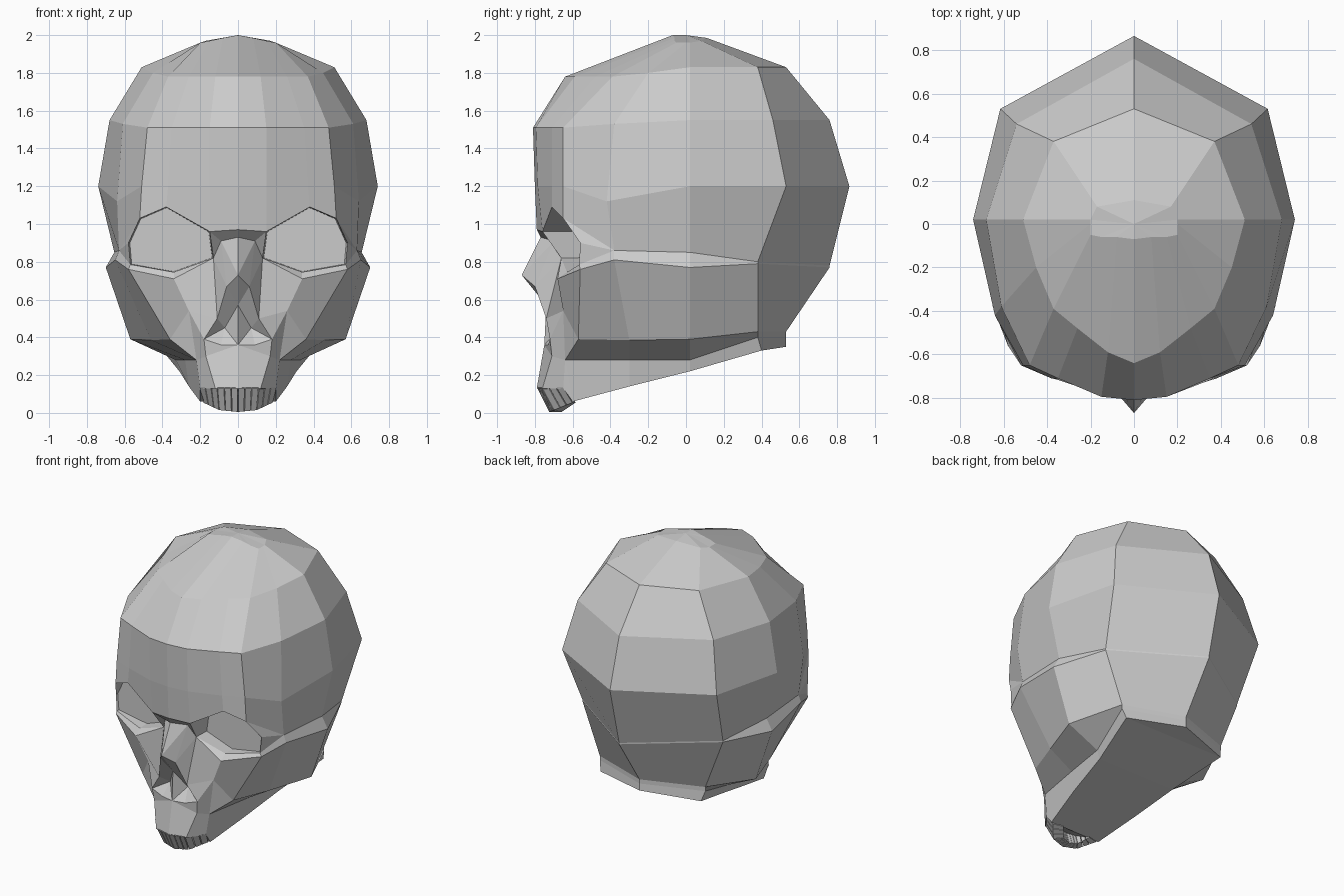
import bpy, bmesh
from mathutils import Vector

if "Cube" in bpy.data.objects:
    bpy.data.objects.remove(bpy.data.objects["Cube"])


def add(bm, pts):
    """Face from points, plus its mirror image; collapsed corners are dropped."""
    pts = [Vector(p) for p in pts]
    keep = [p for i, p in enumerate(pts) if (p - pts[i - 1]).length > 1e-4]
    if len(keep) < 3:
        return
    for s in (1, -1):
        vs = [bm.verts.new((p.x * s, p.y, p.z)) for p in keep]
        bm.faces.new(vs if s == 1 else vs[::-1])


def loft(bm, rows):
    for a, b in zip(rows, rows[1:]):
        for i in range(len(a) - 1):
            add(bm, (a[i], a[i + 1], b[i + 1], b[i]))


def finish(bm, name):
    bmesh.ops.remove_doubles(bm, verts=bm.verts, dist=0.002)
    bmesh.ops.recalc_face_normals(bm, faces=bm.faces)
    me = bpy.data.meshes.new(name)
    bm.to_mesh(me)
    bm.free()
    ob = bpy.data.objects.new(name, me)
    bpy.context.collection.objects.link(ob)
    return ob


# Named landmarks of the face (right half, mirrored later)
P = {
    'A': (0, -.79, .97), 'b': (.15, -.76, .96), 'p': (.38, -.71, 1.09),
    'k': (.52, -.65, 1.03), 'j': (.58, -.56, .90), 'o': (.57, -.565, .785),
    'O': (.58, -.56, .76), 'r': (.34, -.63, .745), 'R': (.34, -.68, .71),
    'c': (.13, -.66, .82), 'n': (.09, -.70, .91), 'a': (0, -.77, .93),
    't': (0, -.87, .73), 'u': (.06, -.80, .67), 'v': (.11, -.74, .50),
    'w': (.18, -.72, .39), 'y': (.09, -.73, .36), 'x': (0, -.75, .36),
    'i': (0, -.74, .57), 'q': (.07, -.67, .45), 'm': (.26, -.65, .54),
    'l': (.36, -.57, .39), 'g': (.17, -.71, .30), 'h': (.22, -.64, .28),
    'M': (0, -.79, .13), 'N': (.12, -.76, .13), 'S': (.20, -.65, .13),
    'B': (.20, -.60, .06), 'e': (.63, -.38, .86),
}
bm = bmesh.new()

# Cranium: half rings from front centre round to back centre
crown = [(0, -.07, 2), (.08, -.06, 1.985), (.15, -.06, 1.97), (.2, -.05, 1.96),
         (.2, 0, 1.96), (.2, .02, 1.96), (.17, .08, 1.97), (0, .11, 1.985)]
upper = [(0, -.64, 1.78), (.12, -.59, 1.78), (.26, -.48, 1.78), (.37, -.39, 1.78),
         (.45, -.2, 1.8), (.51, .02, 1.83), (.37, .38, 1.83), (0, .53, 1.83)]
forehead = [(0, -.81, 1.51), (.15, -.795, 1.51), (.35, -.71, 1.51), (.48, -.65, 1.51),
            (.61, -.38, 1.53), (.68, .02, 1.55), (.54, .46, 1.55), (0, .76, 1.55)]
middle = [(0, -.80, 1.2), (.15, -.785, 1.2), (.37, -.71, 1.2), (.51, -.65, 1.2),
          (.64, -.42, 1.12), (.74, .02, 1.2), (.615, .53, 1.2), (0, .865, 1.2)]
brow = [P[c] for c in 'Abpke'] + [(.655, .02, .85), (.56, .38, .80), (0, .76, .78)]
loft(bm, [[(0, 0, 2)] * 8, crown, upper, forehead, middle, brow])

# Cheek arch, side wall, underside and base
loft(bm, [
    [P['o']] + brow[4:],
    [P['O'], (.65, -.38, .81), (.70, .02, .77), (.56, .38, .79), (0, .76, .77)],
    [P['l'], (.46, -.3, .385), (.57, .02, .39), (.42, .38, .43), (0, .53, .43)],
    [P['h'], (.28, -.3, .28), (.33, .02, .28), (.42, .38, .40), (0, .53, .40)],
    [P['B'], (.26, -.3, .14), (.31, .02, .22), (.40, .40, .33), (0, .53, .35)],
    [(0, -.60, .06), (0, -.3, .14), (0, .02, .22), (0, .40, .33), (0, .53, .35)],
])

# Face: nose, cheek, upper jaw and nasal opening, as strings of landmarks
for f in ('kje joe Abna ant bcn ntu ncu cvu cRmv mvw ROlm mlh mhgw crR roOR '
          'xywg xgNM ghSN hBS tui uvqi vwq wyq yxq xiq').split():
    add(bm, [P[c] for c in f])
add(bm, [P['M'], P['N'], P['S'], P['B'], (0, -.60, .06)])

# Eye sockets: rim walls running back to a flat floor
rim = [P[c] for c in 'bpkjorc']
floor = [(x * .97 + .01, -.55, z * .98 + .018) for x, y, z in rim]
for i in range(7):
    add(bm, (rim[i - 1], rim[i], floor[i], floor[i - 1]))
add(bm, floor)
finish(bm, "skull")

# Upper teeth: tapered blocks following the arch of the jaw
bm = bmesh.new()
top = [Vector(v) for v in ((0, -.79, .135), (.11, -.765, .135), (.205, -.65, .135))]
low = [Vector(v) for v in ((0, -.725, .005), (.1, -.70, .015), (.185, -.60, .055))]


def along(path, t):
    i = min(int(t), 1)
    return path[i].lerp(path[i + 1], t - i)


inner = Vector((0, -.56, .09))
COUNT = 6
for i in range(COUNT):
    t0, t1 = (2 * i / COUNT + .02), (2 * (i + 1) / COUNT - .02)
    front = [along(top, t0), along(top, t1), along(low, t1), along(low, t0)]
    back = [v.lerp(Vector((inner.x, inner.y, v.z)), .4) for v in front]
    add(bm, front)
    add(bm, back[::-1])
    for k in range(4):
        add(bm, (front[k - 1], back[k - 1], back[k], front[k]))
finish(bm, "upper_teeth")
